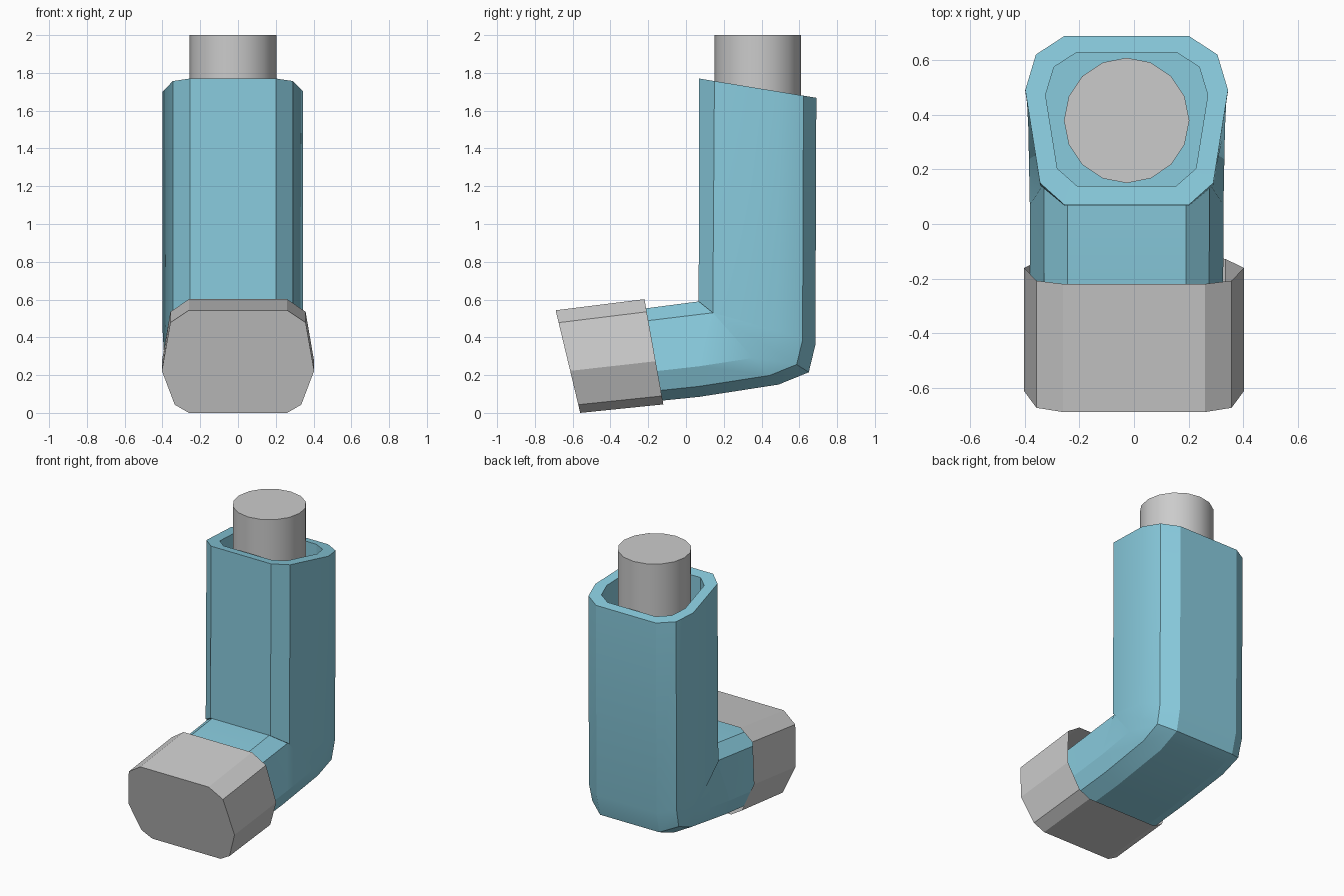
import bpy, bmesh, math
from math import radians

if "Cube" in bpy.data.objects:
    bpy.data.objects.remove(bpy.data.objects["Cube"])


def ring(bm, profile, inner, outer, cx=0.0, width=1.0, corner=None):
    """Ten-sided loop; profile gives (half width, fraction from inner to outer) points."""
    half = []
    for i, (x, u) in enumerate(profile):
        y = inner[0] + (outer[0] - inner[0]) * u
        z = inner[1] + (outer[1] - inner[1]) * u
        if i == 1 and corner:
            y, z = corner
        half.append((x * width, y, z))
    pts = [(cx + x, y, z) for x, y, z in half]
    pts += [(cx - x, y, z) for x, y, z in reversed(half)]
    return [bm.verts.new(p) for p in pts]


def bridge(bm, rings):
    for a, b in zip(rings, rings[1:]):
        n = len(a)
        for i in range(n):
            j = (i + 1) % n
            bm.faces.new((a[i], a[j], b[j], b[i]))


def smooth(obj):
    bpy.ops.object.select_all(action='DESELECT')
    obj.select_set(True)
    bpy.context.view_layer.objects.active = obj
    bpy.ops.object.shade_smooth_by_angle(angle=radians(28))


def finish(bm, name):
    bmesh.ops.recalc_face_normals(bm, faces=bm.faces)
    mesh = bpy.data.meshes.new(name)
    bm.to_mesh(mesh)
    bm.free()
    obj = bpy.data.objects.new(name, mesh)
    bpy.context.collection.objects.link(obj)
    smooth(obj)
    return obj


# L-shaped body: mouthpiece, elbow fan, upright tube, then the inner well
BODY = [(0.228, 0), (0.318, 0.13), (0.372, 0.68), (0.333, 0.89), (0.228, 1)]
CX = -0.027
elbow, crease = (0.067, 0.59), (0.142, 0.53)
bm = bmesh.new()
rings = [ring(bm, BODY, (-0.5, 0.516), (-0.42, 0.035), CX, 0.95)]
for outer, width in [((0.07, 0.085), 0.955), ((0.49, 0.15), 0.97),
                     ((0.65, 0.215), 0.985), ((0.685, 0.36), 1.0)]:
    rings.append(ring(bm, BODY, elbow, outer, CX, width, crease))
rings.append(ring(bm, BODY, (0.07, 1.77), (0.69, 1.668), CX))
rings.append(ring(bm, BODY, (0.14, 1.758), (0.63, 1.678), CX, 0.8))
rings.append(ring(bm, BODY, (0.14, 0.6), (0.63, 0.6), CX, 0.8))
bridge(bm, rings)
bm.faces.new(rings[0])
bm.faces.new(rings[-1])
body = finish(bm, "inhaler_body")
teal = bpy.data.materials.new("teal_plastic")
teal.diffuse_color = (0.25, 0.6, 0.73, 1)
teal.use_nodes = True
teal.node_tree.nodes["Principled BSDF"].inputs["Base Color"].default_value = teal.diffuse_color
body.data.materials.append(teal)

# Mouthpiece cap: shell open towards the body
CAP = [(0.26, 0), (0.358, 0.12), (0.403, 0.59), (0.335, 0.92), (0.26, 1)]
bm = bmesh.new()
front = ring(bm, CAP, (-0.69, 0.543), (-0.56, 0.0))
back = ring(bm, CAP, (-0.22, 0.602), (-0.12, 0.045))
bridge(bm, [front, back])
bm.faces.new(front)
finish(bm, "mouthpiece_cap")

# Canister standing in the well
bpy.ops.mesh.primitive_cylinder_add(vertices=16, radius=0.23, depth=1.4,
                                    location=(CX, 0.38, 1.3))
canister = bpy.context.object
canister.name = "canister"
smooth(canister)
